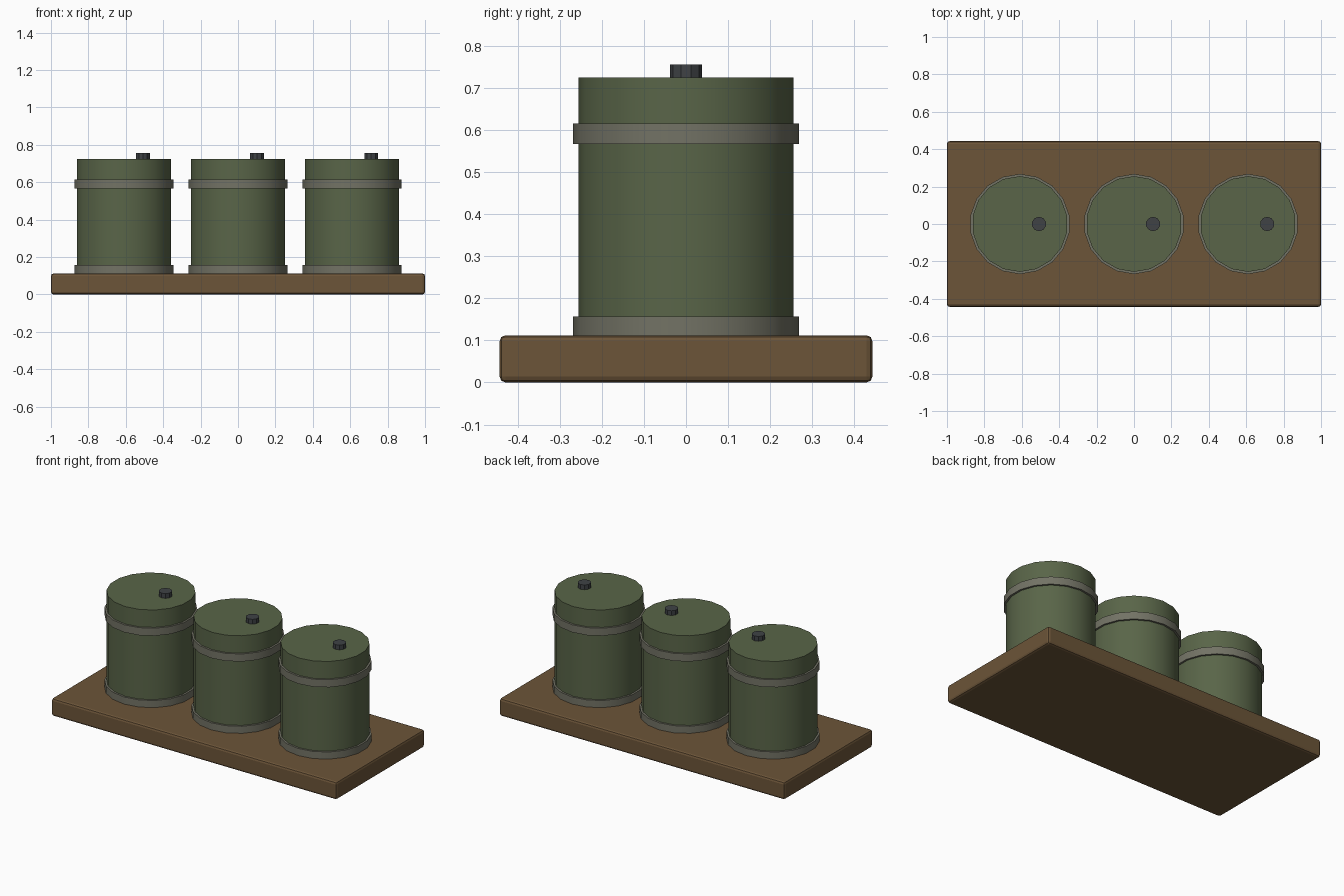
import bpy, math

if "Cube" in bpy.data.objects:
    bpy.data.objects.remove(bpy.data.objects["Cube"])


def material(name, rgb):
    m = bpy.data.materials.new(name)
    m.diffuse_color = (*rgb, 1)
    m.use_nodes = True
    m.node_tree.nodes["Principled BSDF"].inputs["Base Color"].default_value = m.diffuse_color
    return m


WOOD = material("wood", (0.15, 0.09, 0.04))
GREEN = material("green_paint", (0.10, 0.13, 0.065))
STEEL = material("band_steel", (0.17, 0.17, 0.13))
DARK = material("dark_metal", (0.05, 0.055, 0.06))


def cylinder(name, x, r, z0, z1, sides, mat):
    bpy.ops.mesh.primitive_cylinder_add(vertices=sides, radius=r, depth=z1 - z0,
                                        location=(x, 0, (z0 + z1) / 2))
    o = bpy.context.object
    o.name = name
    o.data.materials.append(mat)
    bpy.ops.object.shade_smooth_by_angle(angle=math.radians(35))
    return o


# Wooden base board with softened edges
bpy.ops.mesh.primitive_cube_add(size=1, location=(0, 0, 0.056))
board = bpy.context.object
board.name = "base_board"
board.scale = (2.0, 0.886, 0.112)
bpy.ops.object.transform_apply(location=False, rotation=False, scale=True)
bevel = board.modifiers.new("edge_bevel", 'BEVEL')
bevel.width = 0.014
bevel.segments = 2
board.data.materials.append(WOOD)

# Three drums: body, two hoops and an off-centre filler cap
for side, x in (("left", -0.61), ("middle", 0.0), ("right", 0.61)):
    cylinder(f"{side}_drum", x, 0.256, 0.001, 0.725, 18, GREEN)
    cylinder(f"{side}_lower_band", x, 0.268, 0.108, 0.157, 18, STEEL)
    cylinder(f"{side}_upper_band", x, 0.268, 0.567, 0.615, 18, STEEL)
    cylinder(f"{side}_filler_cap", x + 0.102, 0.0385, 0.72, 0.755, 10, DARK)
